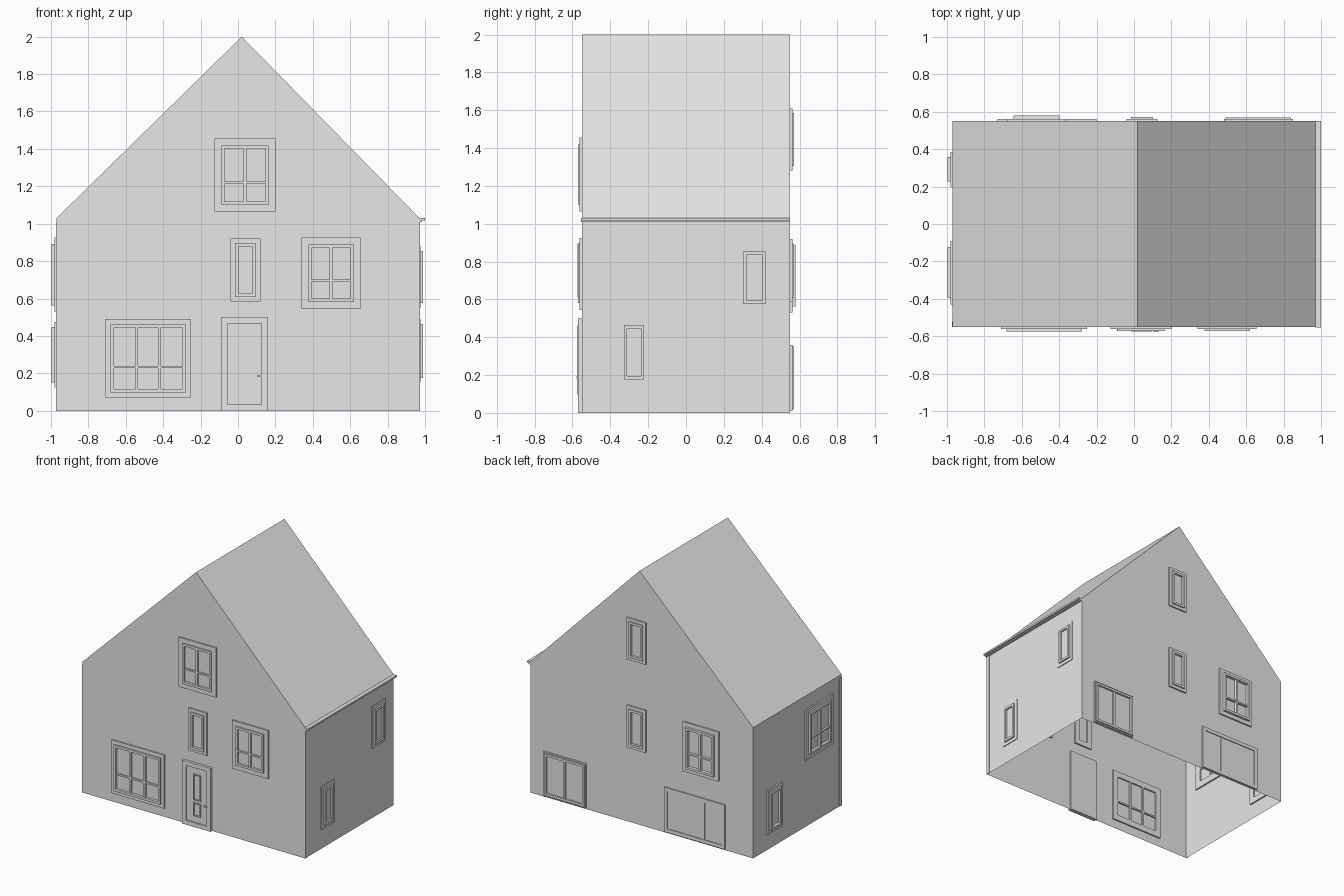
import bpy, bmesh

if "Cube" in bpy.data.objects:
    bpy.data.objects.remove(bpy.data.objects["Cube"])

HX, HY, EAVE = 0.97, 0.55, 1.03
grey = bpy.data.materials.new("light_grey")
grey.use_nodes = True
grey.diffuse_color = (0.8, 0.8, 0.8, 1)
grey.node_tree.nodes["Principled BSDF"].inputs["Base Color"].default_value = (0.8, 0.8, 0.8, 1)


def finish(name, bm, recalc=True):
    if recalc:
        bmesh.ops.recalc_face_normals(bm, faces=bm.faces)
    me = bpy.data.meshes.new(name)
    bm.to_mesh(me)
    bm.free()
    me.materials.append(grey)
    ob = bpy.data.objects.new(name, me)
    bpy.context.scene.collection.objects.link(ob)
    return ob


def place(wall, u, d, z):
    """Point on a wall: u along it, d outward from its surface, z up."""
    if wall in ("front", "back"):
        return (u, (HY + d) * (-1 if wall == "front" else 1), z)
    return ((HX + d) * (-1 if wall == "right" else 1), u, z)


def box(bm, wall, rect, d0, d1):
    u0, u1, z0, z1 = rect
    ring = [(u0, z0), (u1, z0), (u1, z1), (u0, z1)]
    inner = [bm.verts.new(place(wall, u, d0, z)) for u, z in ring]
    outer = [bm.verts.new(place(wall, u, d1, z)) for u, z in ring]
    bm.faces.new(inner[::-1])
    bm.faces.new(outer)
    for i in range(4):
        j = (i + 1) % 4
        bm.faces.new((inner[i], inner[j], outer[j], outer[i]))


def frame(bm, wall, rect, width, d0, d1):
    u0, u1, z0, z1 = rect
    box(bm, wall, (u0, u0 + width, z0, z1), d0, d1)
    box(bm, wall, (u1 - width, u1, z0, z1), d0, d1)
    box(bm, wall, (u0 + width, u1 - width, z0, z0 + width), d0, d1)
    box(bm, wall, (u0 + width, u1 - width, z1 - width, z1), d0, d1)


def shrink(rect, w):
    return (rect[0] + w, rect[1] - w, rect[2] + w, rect[3] - w)


def window(name, wall, rect, margin, depth, cols=1, transom=None, casing=0.012):
    """Casing, raised sash, glazing bars and glass."""
    bm = bmesh.new()
    frame(bm, wall, rect, margin, -0.012, casing)
    sash = shrink(rect, margin)
    frame(bm, wall, sash, 0.018, -0.012, depth)
    u0, u1, z0, z1 = pane = shrink(sash, 0.018)
    box(bm, wall, pane, 0.001, 0.005)
    for i in range(1, cols):
        u = u0 + (u1 - u0) * i / cols
        box(bm, wall, (u - 0.008, u + 0.008, z0, z1), -0.012, depth - 0.004)
    if transom:
        z = z0 + (z1 - z0) * transom
        box(bm, wall, (u0, u1, z - 0.006, z + 0.006), -0.012, depth - 0.006)
    finish(name, bm)


# House shell: walls and pitched roof, open underneath
bm = bmesh.new()
outline = [(-HX, 0), (HX, 0), (HX, EAVE), (0.02, 2), (-HX, EAVE)]
front = [bm.verts.new((x, -HY, z)) for x, z in outline]
back = [bm.verts.new((x, HY, z)) for x, z in outline]
bm.faces.new(front)
bm.faces.new(back[::-1])
for i in range(1, 5):
    j = (i + 1) % 5
    bm.faces.new((front[j], front[i], back[i], back[j]))
finish("house_shell", bm, recalc=False)

# Front windows
window("living_room_window", "front", (-0.71, -0.25, 0.07, 0.49), 0.028, 0.025, 3, 0.36)
window("landing_window", "front", (-0.04, 0.12, 0.585, 0.92), 0.024, 0.024)
window("bedroom_window", "front", (0.34, 0.655, 0.545, 0.925), 0.036, 0.022, 2, 0.36)
window("attic_window", "front", (-0.125, 0.20, 1.065, 1.455), 0.036, 0.022, 2, 0.36)

# Back windows and patio doors
window("back_attic_window", "back", (-0.04, 0.125, 1.28, 1.61), 0.024, 0.022)
window("back_landing_window", "back", (-0.04, 0.125, 0.585, 0.92), 0.024, 0.022)
window("back_bedroom_window", "back", (-0.675, -0.365, 0.53, 0.92), 0.032, 0.03, 2, 0.36)
window("wide_patio_door", "back", (-0.73, -0.20, 0.01, 0.36), 0.01, 0.012, 3)
window("patio_door", "back", (0.48, 0.85, 0.01, 0.36), 0.01, 0.02, 2)

# Side windows
window("right_lower_window", "right", (0.20, 0.385, 0.125, 0.475), 0.026, 0.026)
window("right_upper_window", "right", (-0.43, -0.09, 0.53, 0.925), 0.034, 0.026, 2, 0.36)
window("left_lower_window", "left", (-0.355, -0.195, 0.15, 0.49), 0.026, 0.018, casing=0.006)
window("left_upper_window", "left", (0.275, 0.445, 0.55, 0.88), 0.026, 0.018, casing=0.006)

# Front door with frame, two lights and a handle
bm = bmesh.new()
door = (-0.09, 0.16, 0.0, 0.50)
frame(bm, "front", door, 0.034, -0.012, 0.02)
box(bm, "front", (-0.056, 0.126, 0.01, 0.466), -0.012, 0.01)
for z0, z1 in ((0.21, 0.415), (0.085, 0.19)):
    frame(bm, "front", (0.005, 0.07, z0, z1), 0.008, 0.005, 0.018)
box(bm, "front", (0.105, 0.13, 0.18, 0.192), 0.005, 0.028)
finish("front_door", bm)

# Gutter along the left eave
bm = bmesh.new()
box(bm, "left", (-HY - 0.004, HY, 1.016, 1.03), 0.0, 0.03)
box(bm, "left", (-HY - 0.004, HY, 1.008, 1.016), 0.0, 0.015)
finish("gutter", bm)

# Narrow corner boards at the front edges
for side in ("left", "right"):
    bm = bmesh.new()
    box(bm, side, (-HY, -HY + 0.03, 0.0, 1.01), 0.0, 0.004)
    finish(side + "_corner_board", bm)
